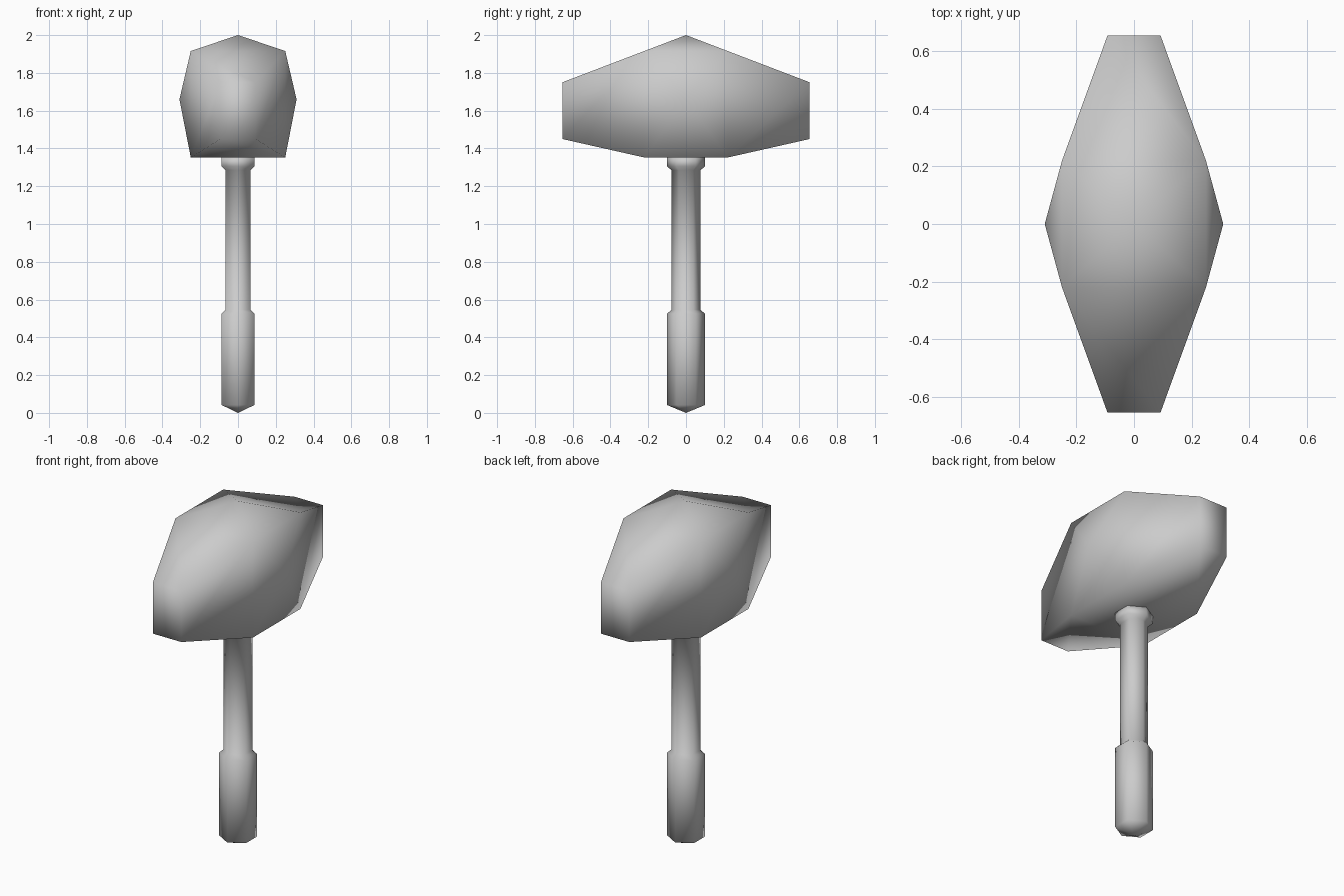
import bpy, bmesh, math

if "Cube" in bpy.data.objects:
    bpy.data.objects.remove(bpy.data.objects["Cube"])

steel = bpy.data.materials.new("plain grey")
steel.diffuse_color = (0.6, 0.6, 0.6, 1)
steel.use_nodes = True
steel.node_tree.nodes["Principled BSDF"].inputs["Base Color"].default_value = steel.diffuse_color


def finish(bm, name):
    """Turn a bmesh into a smooth, single-colour object."""
    bmesh.ops.recalc_face_normals(bm, faces=bm.faces[:])
    for f in bm.faces:
        f.smooth = True
    me = bpy.data.meshes.new(name)
    bm.to_mesh(me)
    bm.free()
    me.materials.append(steel)
    ob = bpy.data.objects.new(name, me)
    bpy.context.collection.objects.link(ob)
    return ob


# Hammer head: cross-sections (y, half width, bottom z, top z) joined along y
sections = [(-0.655, 0.092, 1.45, 1.75), (-0.22, 0.25, 1.352, 1.916),
            (0.22, 0.25, 1.352, 1.916), (0.655, 0.092, 1.45, 1.75)]
bm = bmesh.new()
rings = [[bm.verts.new(p) for p in ((-w, y, lo), (w, y, lo), (w, y, hi), (-w, y, hi))]
         for y, w, lo, hi in sections]
middle = []
for i in range(3):
    for k in range(4):
        j = (k + 1) % 4
        f = bm.faces.new((rings[i][k], rings[i][j], rings[i + 1][j], rings[i + 1][k]))
        if i == 1 and k > 0:
            middle.append(f)
bm.faces.new(rings[0])
bm.faces.new(rings[-1])
# raised points on the two cheeks and the crown
for f, tip in zip(middle, ((0.31, 0, 1.66), (0, 0, 2.0), (-0.31, 0, 1.66))):
    bmesh.ops.poke(bm, faces=[f])["verts"][0].co = tip
finish(bm, "hammer_head")

# Handle: six-sided profile (radius, z) with grip, shaft and collar
profile = [(0.101, 0.042), (0.101, 0.525), (0.076, 0.546),
           (0.076, 1.285), (0.101, 1.305), (0.101, 1.354)]
bm = bmesh.new()
rings = [[bm.verts.new((r * math.sin(k * math.pi / 3), r * math.cos(k * math.pi / 3), z))
          for k in range(6)] for r, z in profile]
for a, b in zip(rings, rings[1:]):
    for k in range(6):
        j = (k + 1) % 6
        bm.faces.new((a[k], a[j], b[j], b[k]))
# pointed pommel and closed top
tip = bm.verts.new((0, 0, 0))
for k in range(6):
    bm.faces.new((rings[0][k], rings[0][(k + 1) % 6], tip))
bm.faces.new(rings[-1])
finish(bm, "handle")
